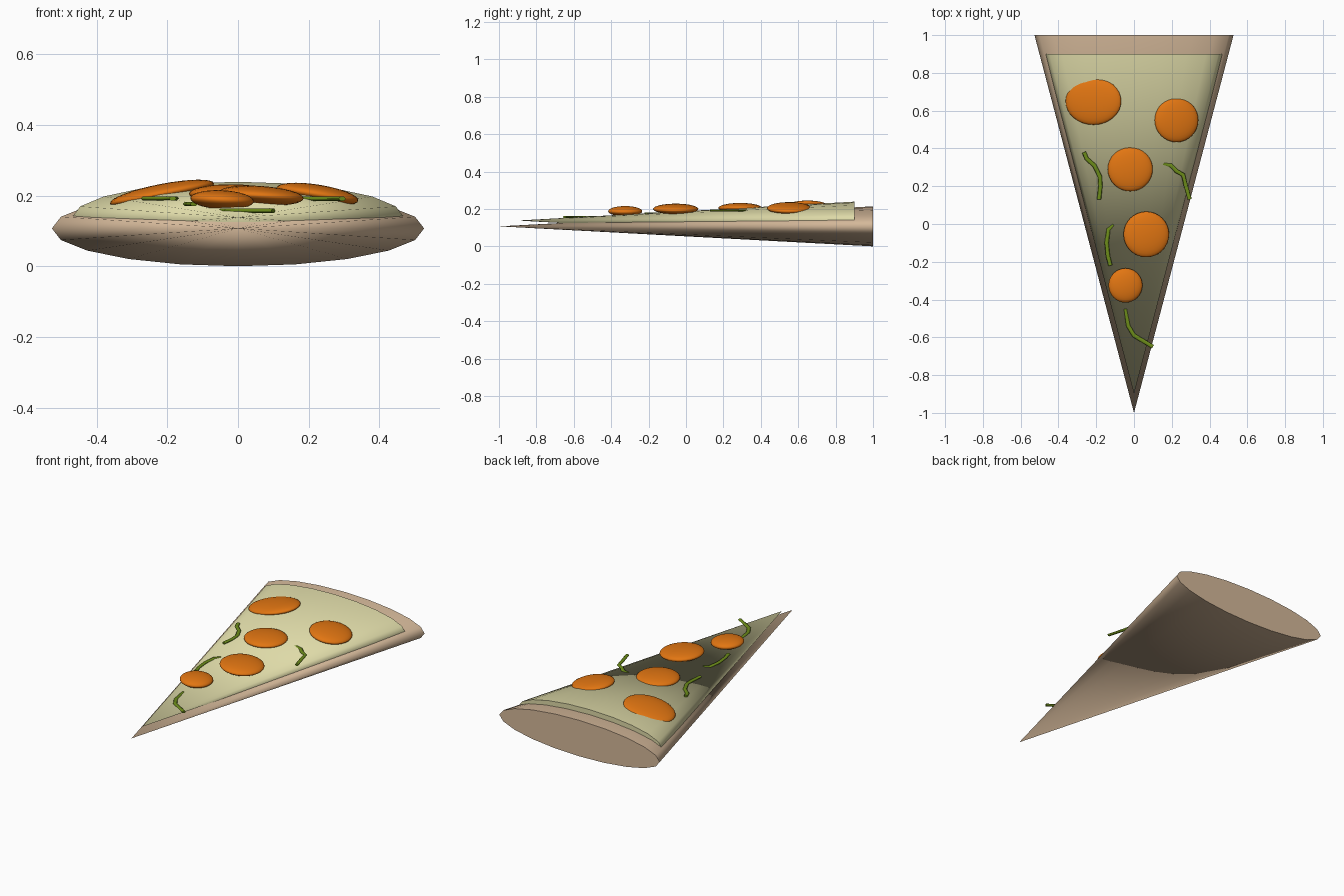
import bpy
from math import radians

if "Cube" in bpy.data.objects:
    bpy.data.objects.remove(bpy.data.objects["Cube"])


def material(name, rgb):
    m = bpy.data.materials.new(name)
    m.diffuse_color = (*rgb, 1)
    m.use_nodes = True
    m.node_tree.nodes["Principled BSDF"].inputs["Base Color"].default_value = m.diffuse_color
    return m


CRUST = material("baked_dough", (0.66, 0.48, 0.32))
CHEESE = material("melted_cheese", (0.73, 0.70, 0.39))
SAUSAGE = material("orange_sausage", (0.76, 0.18, 0.006))
HERB = material("green_herb", (0.15, 0.26, 0.01))


def finish(obj, name, mat, angle):
    obj.name = name
    obj.data.materials.append(mat)
    bpy.ops.object.transform_apply(location=False, rotation=True, scale=True)
    bpy.ops.object.shade_smooth_by_angle(angle=radians(angle))
    return obj


def wedge(name, half_length, half_width, half_height, z, mat):
    """Flattened cone lying down, with its tip towards the front."""
    bpy.ops.mesh.primitive_cone_add(vertices=20, radius1=1, radius2=0, depth=2 * half_length,
                                    location=(0, 0, z), rotation=(radians(90), 0, 0))
    obj = bpy.context.object
    obj.scale = (half_width, half_height, 1)
    return finish(obj, name, mat, 85)


def slice_disc(name, x, y, z, rx, ry, tilt):
    """Flattened ball tilted to follow the cheese."""
    bpy.ops.mesh.primitive_uv_sphere_add(segments=32, ring_count=16, location=(x, y, z),
                                         rotation=(0, radians(tilt), 0))
    obj = bpy.context.object
    obj.scale = (rx, ry, 0.027)
    return finish(obj, name, SAUSAGE, 60)


def sprig(name, z, points):
    """Thin bent strand, a little flattened."""
    curve = bpy.data.curves.new(name, 'CURVE')
    curve.dimensions = '3D'
    curve.bevel_depth = 0.011
    curve.bevel_resolution = 1
    curve.use_fill_caps = True
    line = curve.splines.new('POLY')
    line.points.add(len(points) - 1)
    for p, (x, y) in zip(line.points, points):
        p.co = (x, y, 0, 1)
    obj = bpy.data.objects.new(name, curve)
    bpy.context.collection.objects.link(obj)
    obj.location.z = z
    obj.scale.z = 0.6
    curve.materials.append(HERB)


# Dough and cheese
wedge("crust", 1.0, 0.527, 0.107, 0.107, CRUST)
wedge("cheese", 0.9, 0.47, 0.101, 0.138, CHEESE)

# Sausage slices
discs = [(-0.215, 0.65, 0.206, 0.15, 0.125, -11),
         (0.225, 0.55, 0.204, 0.117, 0.117, 9),
         (-0.02, 0.29, 0.205, 0.119, 0.117, 0),
         (0.065, -0.055, 0.20, 0.121, 0.121, 4),
         (-0.045, -0.325, 0.188, 0.09, 0.091, 3)]
for i, d in enumerate(discs):
    slice_disc(f"sausage_slice_{i + 1}", *d)

# Herb sprigs
sprigs = [(0.192, [(-0.265, 0.38), (-0.25, 0.345), (-0.21, 0.31), (-0.18, 0.25), (-0.178, 0.2), (-0.185, 0.13)]),
          (0.191, [(0.15, 0.32), (0.195, 0.31), (0.225, 0.28), (0.26, 0.26), (0.275, 0.2), (0.295, 0.13)]),
          (0.176, [(-0.095, 0.01), (-0.135, -0.03), (-0.145, -0.1), (-0.138, -0.17), (-0.125, -0.22)]),
          (0.157, [(-0.045, -0.45), (-0.03, -0.54), (0.0, -0.59), (0.05, -0.62), (0.1, -0.65)])]
for i, (z, pts) in enumerate(sprigs):
    sprig(f"herb_sprig_{i + 1}", z, pts)
